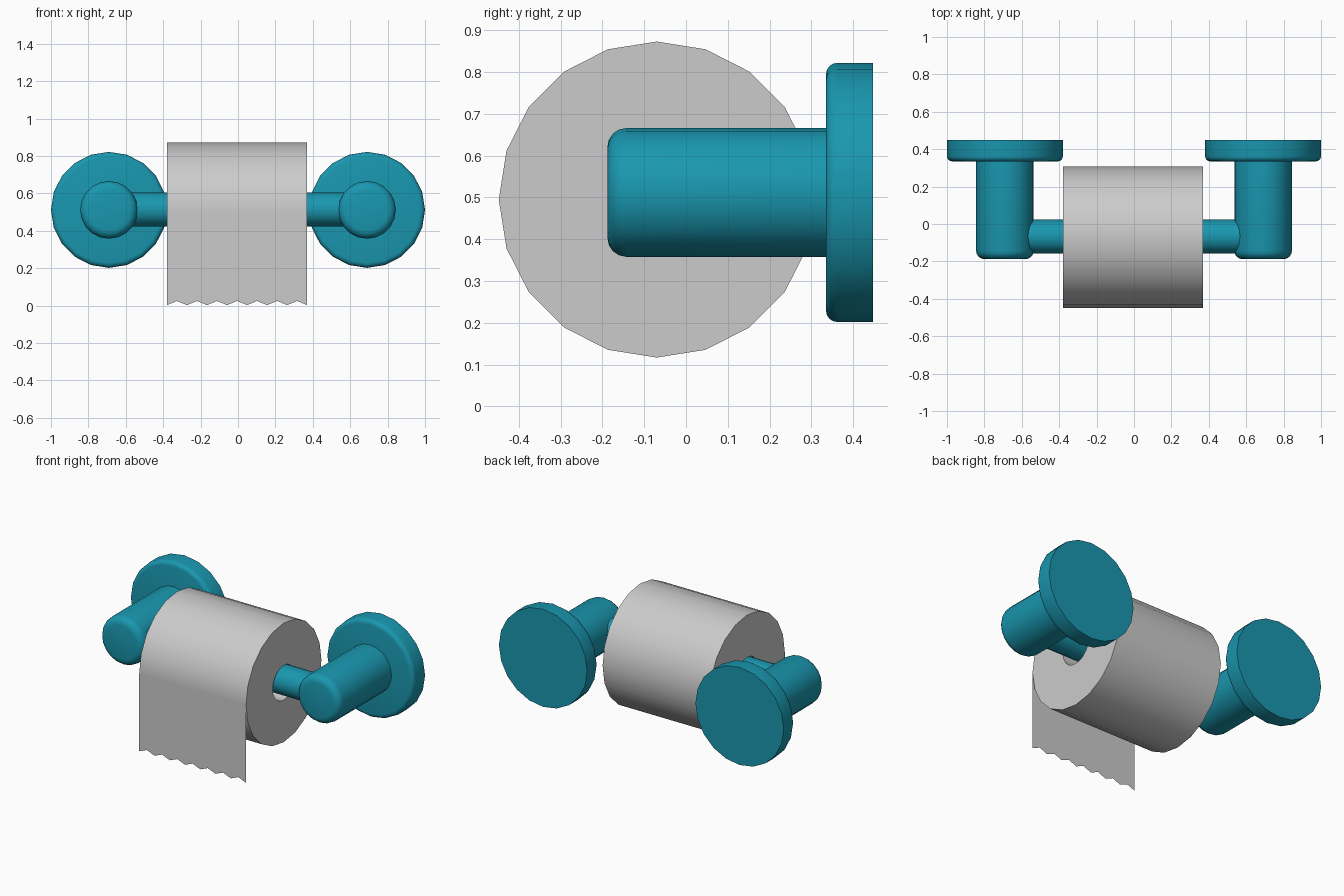
import bpy, bmesh
from math import sin, cos, pi, radians

if "Cube" in bpy.data.objects:
    bpy.data.objects.remove(bpy.data.objects["Cube"])

SIDES = 20
teal = bpy.data.materials.new("teal")
teal.diffuse_color = (0.01, 0.31, 0.43, 1)
teal.use_nodes = True
teal.node_tree.nodes["Principled BSDF"].inputs["Base Color"].default_value = teal.diffuse_color


def finish(name, bm, mat=None):
    mesh = bpy.data.meshes.new(name)
    bm.to_mesh(mesh)
    bm.free()
    ob = bpy.data.objects.new(name, mesh)
    bpy.context.collection.objects.link(ob)
    if mat:
        mesh.materials.append(mat)
    bpy.ops.object.select_all(action='DESELECT')
    bpy.context.view_layer.objects.active = ob
    ob.select_set(True)
    bpy.ops.object.shade_smooth_by_angle(angle=radians(35))
    return ob


def lathe(name, axis, centre, profile, mat=None, closed=False):
    """Spin (position along axis, radius) points about the x or y axis."""
    bm = bmesh.new()
    cx, cy, cz = centre
    rings = []
    for t, r in profile:
        ring = []
        for i in range(SIDES):
            u, v = r * cos(2 * pi * i / SIDES), r * sin(2 * pi * i / SIDES)
            co = (t, cy + u, cz + v) if axis == 'x' else (cx + u, t, cz + v)
            ring.append(bm.verts.new(co))
        rings.append(ring)
    pairs = list(zip(rings, rings[1:]))
    if closed:
        pairs.append((rings[-1], rings[0]))
    else:
        bm.faces.new(rings[0])
        bm.faces.new(rings[-1])
    for a, b in pairs:
        for i in range(SIDES):
            j = (i + 1) % SIDES
            bm.faces.new((a[i], a[j], b[j], b[i]))
    bmesh.ops.recalc_face_normals(bm, faces=bm.faces)
    return finish(name, bm, mat)


def rounded(front, radius, bevel, steps=4):
    """Profile points of a rounded front rim."""
    return [(front + bevel * (1 - sin(k * pi / 2 / steps)),
             radius - bevel * (1 - cos(k * pi / 2 / steps)))
            for k in range(steps, -1, -1)]


# Wall flanges and posts, mirrored to the other side
mount = (0.69, 0, 0.512)
for name, front, back, radius, bevel in (("wall_flange", 0.335, 0.448, 0.31, 0.027),
                                         ("post", -0.188, 0.34, 0.154, 0.045)):
    part = lathe(name, 'y', mount, rounded(front, radius, bevel) + [(back, radius)], teal)
    part.modifiers.new("mirror", 'MIRROR')

# Bar between the posts
lathe("roller_bar", 'x', (0, -0.067, 0.514), [(-0.65, 0.09), (0.65, 0.09)], teal)

# Paper roll with a through hole resting on the bar
left, right = -0.38, 0.37
lathe("paper_roll", 'x', (0, -0.07, 0.495),
      [(left, 0.11), (left, 0.378), (right, 0.378), (right, 0.11)], closed=True)

# Hanging sheet with a torn zigzag edge
TEETH = 13
bm = bmesh.new()
cols = []
for i in range(TEETH + 2):
    x = left + (right - left) * i / (TEETH + 1)
    cols.append((bm.verts.new((x, -0.448, 0.495)),
                 bm.verts.new((x, -0.448, 0.025 if i % 2 else 0.003))))
for a, b in zip(cols, cols[1:]):
    bm.faces.new((a[0], a[1], b[1], b[0]))
finish("hanging_sheet", bm)
